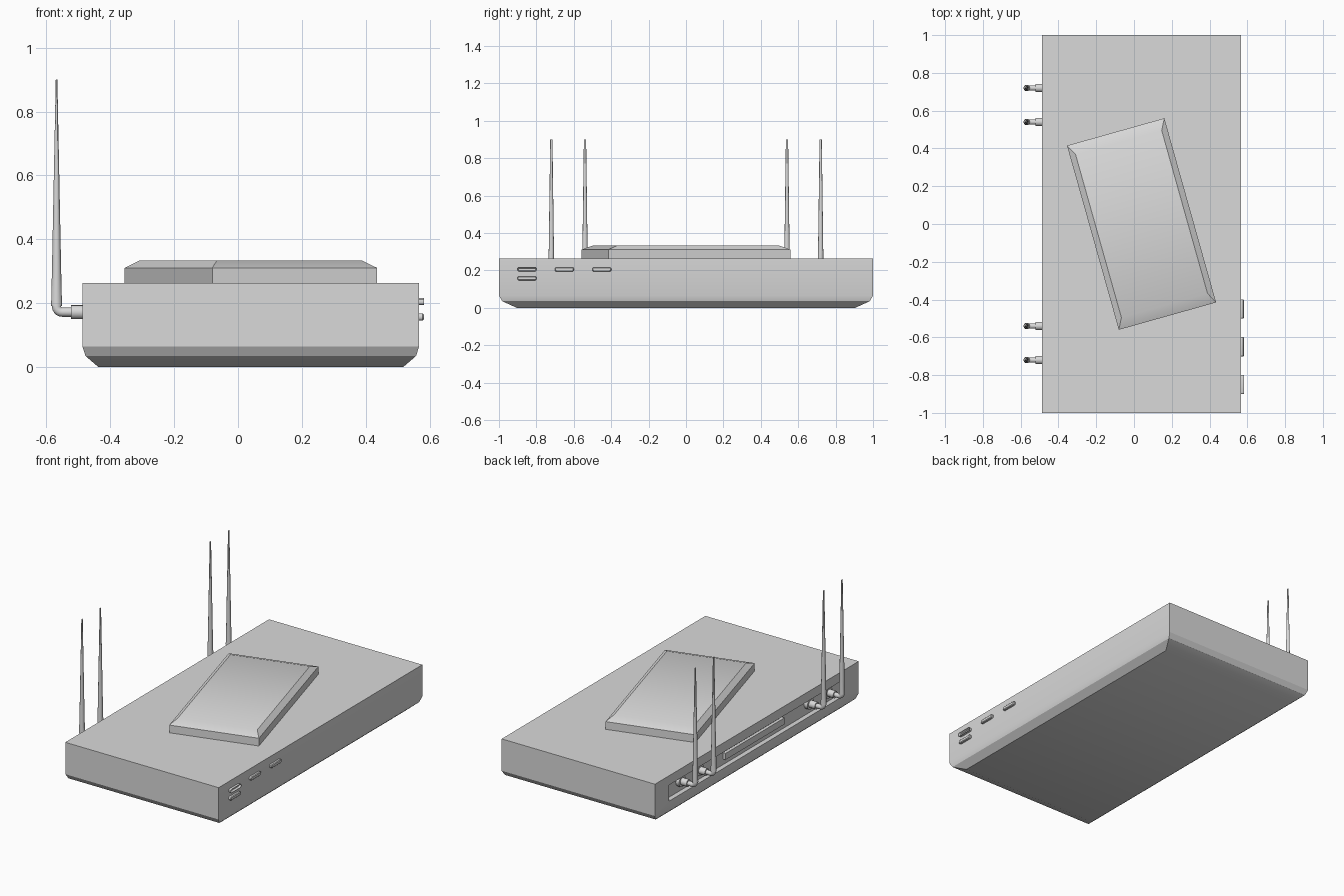
import bpy, bmesh, math
from mathutils import Vector, Matrix

if "Cube" in bpy.data.objects:
    bpy.data.objects.remove(bpy.data.objects["Cube"])

grey = bpy.data.materials.new("light_grey")
grey.diffuse_color = (0.7, 0.7, 0.7, 1)
grey.use_nodes = True
grey.node_tree.nodes["Principled BSDF"].inputs["Base Color"].default_value = grey.diffuse_color


def finish(name, bm, angle=30):
    bmesh.ops.recalc_face_normals(bm, faces=bm.faces)
    me = bpy.data.meshes.new(name)
    bm.to_mesh(me)
    bm.free()
    me.materials.append(grey)
    ob = bpy.data.objects.new(name, me)
    bpy.context.collection.objects.link(ob)
    smooth(ob, angle)
    return ob


def smooth(ob, angle):
    bpy.ops.object.select_all(action='DESELECT')
    ob.select_set(True)
    bpy.context.view_layer.objects.active = ob
    bpy.ops.object.shade_smooth_by_angle(angle=math.radians(angle))


def loft(bm, rings):
    """Skin a stack of equal-length rings and cap both ends."""
    vs = [[bm.verts.new(p) for p in r] for r in rings]
    n = len(vs[0])
    for a, b in zip(vs, vs[1:]):
        for i in range(n):
            j = (i + 1) % n
            bm.faces.new((a[i], a[j], b[j], b[i]))
    bm.faces.new(vs[0])
    bm.faces.new(vs[-1])


def rect(hx, hy, z, s=1.0, rot=0.0, cx=0.04):
    m = Matrix.Rotation(rot, 3, 'Z')
    return [m @ Vector((x * hx * s, y * hy * s, z)) + Vector((cx, 0, 0))
            for x, y in ((-1, -1), (1, -1), (1, 1), (-1, 1))]


def box(bm, lo, hi):
    c = [(a + b) / 2 for a, b in zip(lo, hi)]
    d = [b - a for a, b in zip(lo, hi)]
    return bmesh.ops.create_cube(bm, size=1, matrix=Matrix.Translation(c) @ Matrix.Diagonal((*d, 1)))


def circle(c, u, v, r, n=12):
    return [Vector(c) + Vector(u) * r * math.cos(2 * math.pi * i / n)
            + Vector(v) * r * math.sin(2 * math.pi * i / n) for i in range(n)]


# main case with tucked-in underside
bm = bmesh.new()
loft(bm, [rect(0.527, 1.0, z, s) for z, s in ((0, 0.905), (0.035, 0.982), (0.065, 1), (0.263, 1))])
case = finish("case", bm)

# long recess in the rear connection side
bm = bmesh.new()
box(bm, (-0.6, -0.86, 0.105), (-0.457, 0.86, 0.205))
cutter = finish("recess_cutter", bm)
cutter.hide_render = True
mod = case.modifiers.new("recess", 'BOOLEAN')
mod.object = cutter
mod.operation = 'DIFFERENCE'
mod.solver = 'EXACT'
bpy.context.view_layer.objects.active = case
bpy.ops.object.modifier_apply(modifier="recess")
bpy.data.objects.remove(cutter)
smooth(case, 30)

# connector bar in the recess
bm = bmesh.new()
box(bm, (-0.475, -0.29, 0.14), (-0.45, 0.29, 0.18))
finish("connector_bar", bm)

# turned raised panel on the lid
bm = bmesh.new()
loft(bm, [rect(0.2675, 0.5065, z, s, math.radians(15.7))
          for z, s in ((0.255, 1), (0.311, 1), (0.333, 0.885))])
finish("raised_panel", bm)

# antennas: collar, elbow pipe and tapered rod
X, Y, Z = (1, 0, 0), (0, 1, 0), (0, 0, 1)
for k, y in enumerate((-0.72, -0.54, 0.54, 0.72)):
    bm = bmesh.new()
    loft(bm, [circle((x, y, 0.172), Y, Z, r, 16)
              for x, r in ((-0.45, 0.034), (-0.48, 0.034), (-0.48, 0.022), (-0.522, 0.022))])
    finish(f"antenna_collar_{k + 1}", bm)

    bm = bmesh.new()
    rings = [circle((-0.51, y, 0.172), Y, Z, 0.0145)]
    for i in range(6):
        a = math.radians(18 * i)
        c = (-0.55 - 0.018 * math.sin(a), y, 0.190 - 0.018 * math.cos(a))
        rings.append(circle(c, Y, (math.sin(a), 0, math.cos(a)), 0.0145))
    rings.append(circle((-0.568, y, 0.2), Y, X, 0.0145))
    loft(bm, rings)
    finish(f"antenna_elbow_{k + 1}", bm, 40)

    bm = bmesh.new()
    loft(bm, [[Vector((-0.568 + rx * math.cos(math.pi * i / 6), y + ry * math.sin(math.pi * i / 6), z))
               for i in range(12)]
              for z, rx, ry in ((0.192, 0.017, 0.017), (0.30, 0.0145, 0.014), (0.90, 0.0025, 0.006))])
    finish(f"antenna_rod_{k + 1}", bm)

# rounded buttons and sockets on the right side
for k, (y, z, hollow) in enumerate(((-0.85, 0.205, True), (-0.85, 0.157, False),
                                    (-0.65, 0.205, False), (-0.45, 0.205, False))):
    bm = bmesh.new()
    box(bm, (0.55, y - 0.051, z - 0.011), (0.582, y + 0.051, z + 0.011))
    edges = [e for e in bm.edges if abs(e.verts[0].co.x - e.verts[1].co.x) > 0.01]
    bmesh.ops.bevel(bm, geom=edges, offset=0.009, segments=3, profile=0.5, affect='EDGES')
    bm.normal_update()
    front = max(bm.faces, key=lambda f: f.calc_center_median().x)
    if hollow:
        bmesh.ops.inset_individual(bm, faces=[front], thickness=0.005, depth=0)
        bmesh.ops.translate(bm, verts=front.verts[:], vec=(-0.012, 0, 0))
    else:
        bmesh.ops.inset_individual(bm, faces=[front], thickness=0.004, depth=0)
        rim = [v for v in bm.verts if v.co.x > 0.57 and v not in front.verts[:]]
        bmesh.ops.translate(bm, verts=rim, vec=(-0.004, 0, 0))
    finish(f"side_button_{k + 1}", bm)
